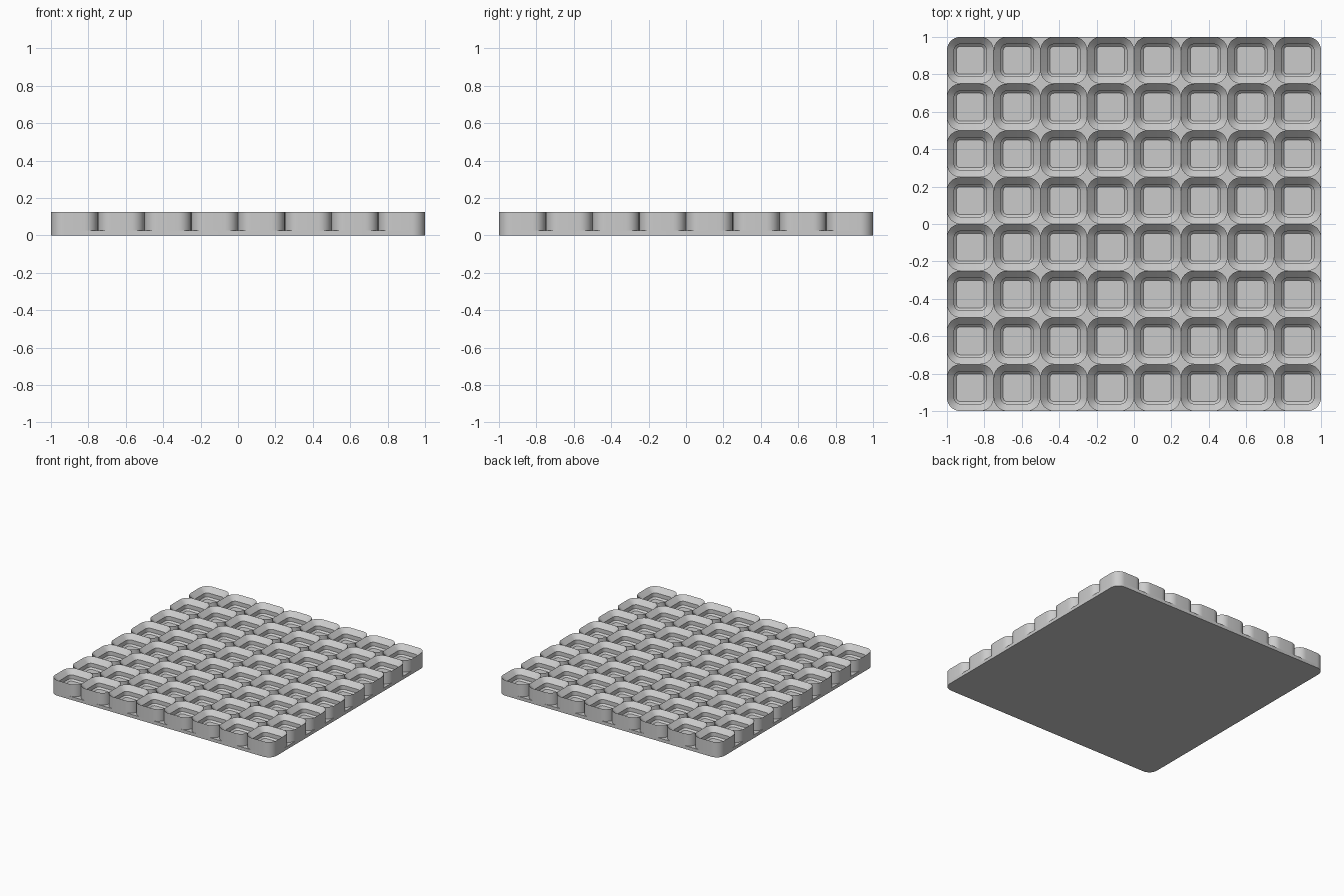
import bpy, bmesh, math

CELLS = 8
PITCH = 0.25
MM = PITCH / 14          # profile step size
RADIUS = 4 * MM          # outer corner radius
TOP = 7 * MM
BASE = 1.5 * MM
FLOOR = TOP - 4.65 * MM

cube = bpy.data.objects.get("Cube")
if cube:
    bpy.data.objects.remove(cube, do_unlink=True)

grey = bpy.data.materials.new("light grey plastic")
grey.use_nodes = True
colour = (0.60, 0.60, 0.60, 1)
grey.diffuse_color = colour
grey.node_tree.nodes["Principled BSDF"].inputs["Base Color"].default_value = colour


def rounded_loop(bm, cx, cy, half, radius, z, steps=8):
    """Ring of vertices around a rounded square."""
    ring = []
    for quarter in range(4):
        mid = math.radians(45 + 90 * quarter)
        ox = math.copysign(half - radius, math.cos(mid))
        oy = math.copysign(half - radius, math.sin(mid))
        for i in range(steps + 1):
            a = math.radians(90 * (quarter + i / steps))
            ring.append(bm.verts.new((cx + ox + radius * math.cos(a),
                                      cy + oy + radius * math.sin(a), z)))
    return ring


def bridge(bm, lower, upper):
    n = len(lower)
    return [bm.faces.new((lower[i], lower[(i + 1) % n], upper[(i + 1) % n], upper[i]))
            for i in range(n)]


def finish(bm, name):
    mesh = bpy.data.meshes.new(name)
    bm.to_mesh(mesh)
    bm.free()
    mesh.materials.append(grey)
    obj = bpy.data.objects.new(name, mesh)
    bpy.context.collection.objects.link(obj)
    bpy.ops.object.select_all(action="DESELECT")
    obj.select_set(True)
    bpy.context.view_layer.objects.active = obj
    bpy.ops.object.shade_smooth_by_angle(angle=math.radians(25))
    return obj


# Base slab
bm = bmesh.new()
low = rounded_loop(bm, 0, 0, 1, RADIUS, 0)
high = rounded_loop(bm, 0, 0, 1, RADIUS, BASE)
bridge(bm, low, high)
bm.faces.new(list(reversed(low)))
bm.faces.new(high)
finish(bm, "base_slab")

# Socket grid: outer wall, top chamfer, straight wall, lower chamfer, floor
half = PITCH / 2
profile = [(0, BASE), (0, TOP), (2.15 * MM, TOP - 2.15 * MM),
           (2.15 * MM, FLOOR + 0.7 * MM), (2.85 * MM, FLOOR)]
bm = bmesh.new()
for col in range(CELLS):
    for row in range(CELLS):
        cx, cy = [(k + 0.5) * PITCH - 1 for k in (col, row)]
        rings = [rounded_loop(bm, cx, cy, half - inset, RADIUS - inset, z)
                 for inset, z in profile]
        walls = bridge(bm, rings[0], rings[1])
        for a, b in zip(rings[1:], rings[2:]):
            bridge(bm, a, b)
        bm.faces.new(rings[-1])
        # Drop flat walls shared with a neighbouring socket
        hidden = []
        for face in walls:
            c = face.calc_center_median()
            shared = any(abs(abs(p - q) - half) < 1e-5 and abs(p) < 0.99
                         for p, q in ((c.x, cx), (c.y, cy)))
            if shared:
                hidden.append(face)
        bmesh.ops.delete(bm, geom=hidden, context="FACES_ONLY")
finish(bm, "socket_grid")
